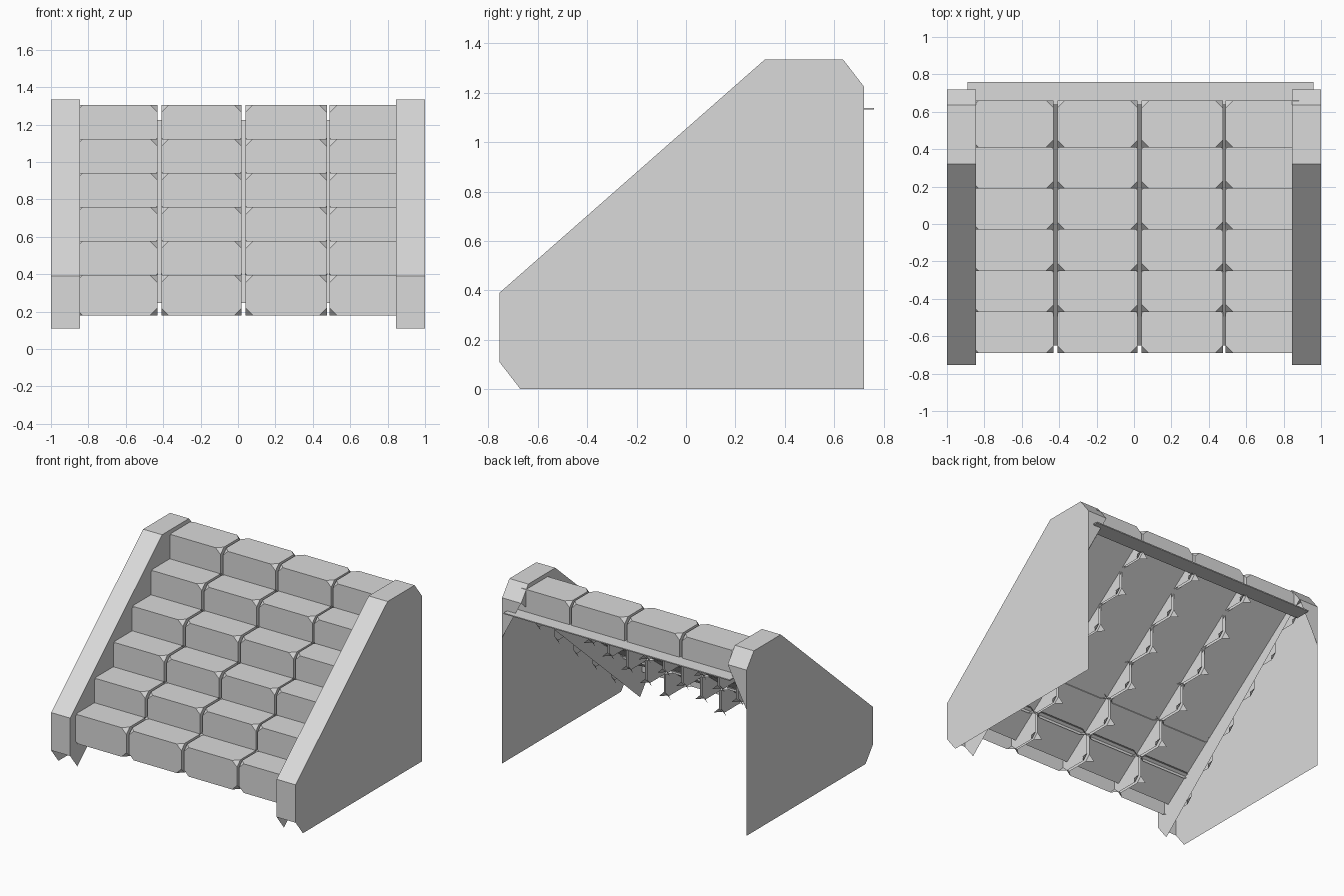
import bpy, bmesh
from mathutils import Vector

cube = bpy.data.objects.get("Cube")
if cube:
    bpy.data.objects.remove(cube, do_unlink=True)

stone = bpy.data.materials.new("light_grey_stone")
stone.use_nodes = True
stone.diffuse_color = (0.7, 0.7, 0.7, 1)
stone.node_tree.nodes["Principled BSDF"].inputs["Base Color"].default_value = (0.7, 0.7, 0.7, 1)


def finish(bm, name):
    mesh = bpy.data.meshes.new(name)
    bm.to_mesh(mesh)
    bm.free()
    mesh.materials.append(stone)
    obj = bpy.data.objects.new(name, mesh)
    bpy.context.collection.objects.link(obj)
    return obj


def box(bm, low, high):
    low, high = Vector(low), Vector(high)
    verts = bmesh.ops.create_cube(bm, size=1)["verts"]
    for v in verts:
        v.co = (low + high) / 2 + v.co * (high - low)
    return verts


# Side walls: full outer sheet, capping strip, shallower inner sheet
RIM = [(-0.755, 0.11), (-0.755, 0.39), (0.32, 1.335), (0.635, 1.335), (0.72, 1.225)]
TOE = (-0.67, 0)
HEEL = (0.72, 0)


def wall(name, side):
    bm = bmesh.new()
    outer = [bm.verts.new((side, y, z)) for y, z in RIM + [HEEL, TOE]]
    inner = [bm.verts.new((side * 0.845, y, z)) for y, z in RIM + [TOE]]
    bm.faces.new(outer)
    bm.faces.new(inner[::-1])
    for i in range(len(RIM) - 1):
        bm.faces.new((outer[i + 1], outer[i], inner[i], inner[i + 1]))
    # small triangular web closing the upper back corner
    web = bm.verts.new((side, 0.72, 0.93))
    bm.faces.new((outer[4], inner[4], web))
    if side > 0:
        bmesh.ops.reverse_faces(bm, faces=bm.faces[:])
    finish(bm, name)


wall("left_wall", 1)
wall("right_wall", -1)

# Step blocks: corner-cut shells, open underneath and behind
COLUMNS = [(-0.87, -0.43), (-0.41, 0.02), (0.04, 0.475), (0.49, 0.92)]
ROWS = 6
LEDGE = 1.135


def step_block(name, x0, x1, row):
    front = -0.69 + 0.22 * row
    top = 0.395 + 0.182 * row
    bm = bmesh.new()
    verts = box(bm, (x0, front, top - 0.215), (x1, front + 0.25, top))
    bmesh.ops.bevel(bm, geom=verts, offset=0.04, affect='VERTICES', segments=1)
    last = row == ROWS - 1
    if last:
        bmesh.ops.bisect_plane(bm, geom=bm.verts[:] + bm.edges[:] + bm.faces[:],
                               plane_co=(0, 0, LEDGE), plane_no=(0, 0, 1))
    bm.normal_update()
    hidden = []
    for f in bm.faces:
        back = f.normal.y > 0.9
        if f.normal.z < -0.9:
            hidden.append(f)
        elif back and not (last and f.calc_center_median().z > LEDGE):
            hidden.append(f)
    bmesh.ops.delete(bm, geom=hidden, context='FACES')
    finish(bm, name)


for row in range(ROWS):
    for col, (x0, x1) in enumerate(COLUMNS):
        step_block(f"step_block_{row + 1}_{col + 1}", x0, x1, row)

# Sloping sheet that backs the gaps between the blocks
bm = bmesh.new()
bm.faces.new([bm.verts.new(p) for p in (
    (-0.89, -0.65, 0.245), (0.96, -0.65, 0.245), (0.96, 0.64, 1.225), (-0.89, 0.64, 1.225))])
finish(bm, "backing_ramp")

# Narrow ledge behind the top row
bm = bmesh.new()
box(bm, (-0.89, 0.64, LEDGE - 0.004), (0.96, 0.76, LEDGE + 0.004))
finish(bm, "back_ledge")
